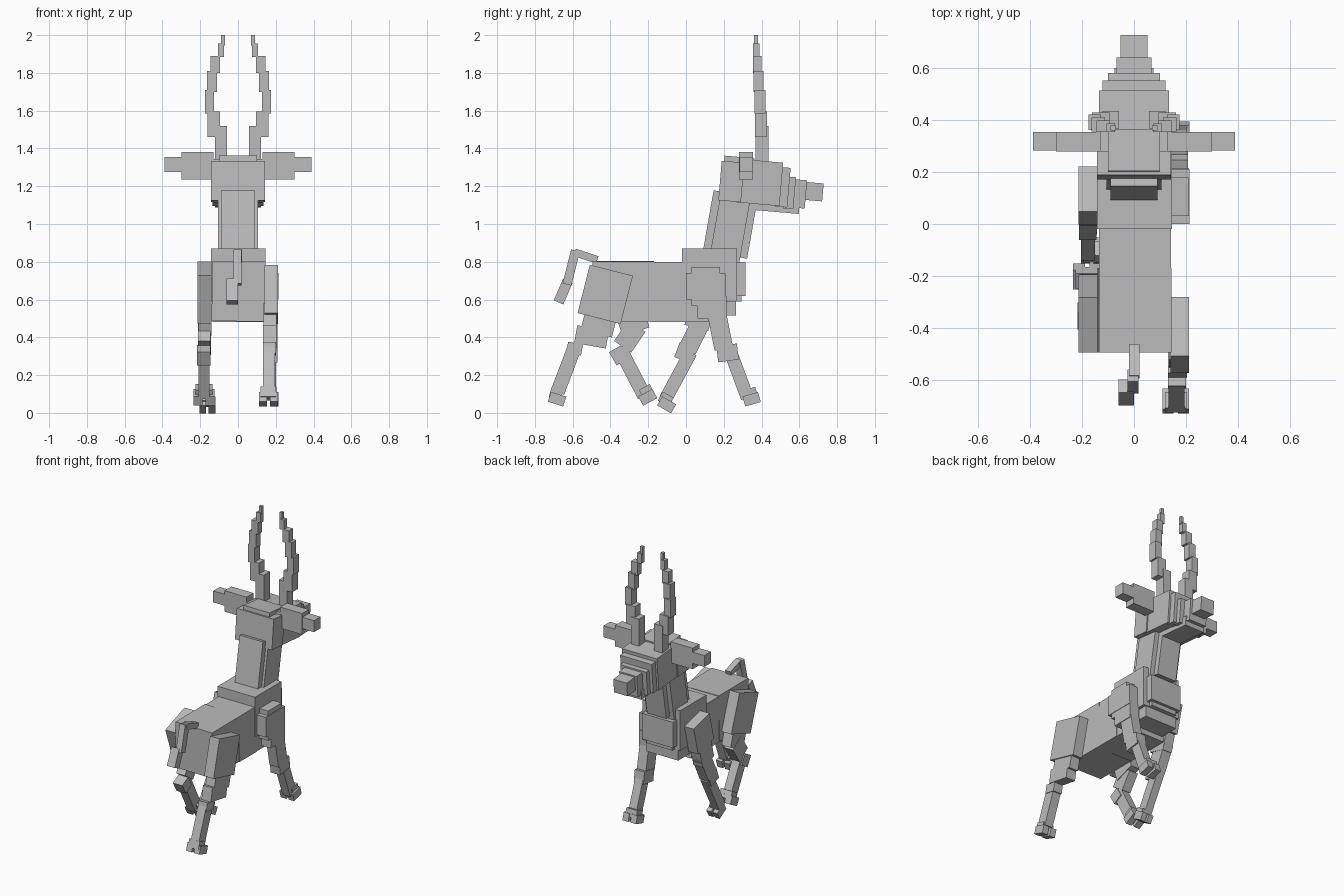
import bpy, bmesh, math
from mathutils import Matrix, Vector

mat = bpy.data.materials.new("plain grey")
mat.diffuse_color = (0.5, 0.5, 0.5, 1)


def part(name, boxes):
    """One object from boxes: (centre, size, lean towards +y, roll about y) in degrees."""
    bm = bmesh.new()
    for c, s, lean, roll in boxes:
        m = (Matrix.Translation(c) @ Matrix.Rotation(math.radians(-lean), 4, 'X')
             @ Matrix.Rotation(math.radians(roll), 4, 'Y') @ Matrix.Diagonal((*s, 1)))
        bmesh.ops.create_cube(bm, size=1, matrix=m)
    me = bpy.data.meshes.new(name)
    bm.to_mesh(me)
    bm.free()
    me.materials.append(mat)
    ob = bpy.data.objects.new(name, me)
    bpy.context.collection.objects.link(ob)
    return ob


def span(x, y, z, lean=0, roll=0):
    """Box from its ranges, turned about its own centre."""
    r = (x, y, z)
    return (Vector([(a + b) / 2 for a, b in r]), Vector([b - a for a, b in r]), lean, roll)


def bone(x, p, q, depth):
    """Box along a line from p to q, both (y, z), with x range x."""
    dy, dz = p[0] - q[0], p[1] - q[1]
    return (Vector((sum(x) / 2, (p[0] + q[0]) / 2, (p[1] + q[1]) / 2)),
            Vector((x[1] - x[0], depth, math.hypot(dy, dz))), math.degrees(math.atan2(dy, dz)), 0)


# Trunk
part("rump", [span((-0.138, 0.143), (-0.495, -0.17), (0.485, 0.803), 0, 0.8)])
part("belly", [span((-0.135, 0.143), (-0.19, 0.0), (0.48, 0.80))])
part("chest", [span((-0.143, 0.146), (-0.02, 0.27), (0.59, 0.87)),
               span((-0.135, 0.14), (-0.02, 0.13), (0.48, 0.60)),
               span((-0.125, 0.125), (0.10, 0.265), (0.515, 0.60)),
               span((-0.12, 0.12), (0.26, 0.315), (0.62, 0.80)),
               span((-0.10, 0.10), (0.26, 0.295), (0.59, 0.63))])

# Neck with mane strip and throat panel
part("neck", [span((-0.107, 0.107), (0.155, 0.315), (0.78, 1.2), 10)])
part("mane", [span((-0.09, 0.09), (0.115, 0.185), (0.82, 1.175), 10)])
part("throat", [span((-0.075, 0.075), (0.28, 0.35), (0.82, 1.12), 10)])

# Head stepping down to the nose
part("head", [span((-0.143, 0.143), (0.18, 0.30), (1.12, 1.33), 5),
              span((-0.135, 0.135), (0.27, 0.505), (1.105, 1.335), 5),
              span((-0.10, 0.10), (0.20, 0.36), (1.26, 1.355), 5)])
part("muzzle", [span((-0.122, 0.122), (0.48, 0.545), (1.09, 1.30), 5),
                span((-0.10, 0.10), (0.52, 0.575), (1.08, 1.25), 5),
                span((-0.068, 0.068), (0.55, 0.635), (1.085, 1.235), 5)])
part("nose", [span((-0.052, 0.052), (0.60, 0.725), (1.125, 1.22), 5)])
part("jaw", [span((-0.075, 0.075), (0.33, 0.60), (1.065, 1.13), 5)])

# Ears and curved stepped horns, one per side
horn = [((0.058, 0.122), (0.368, 0.436), (1.32, 1.52)),
        ((0.095, 0.162), (0.366, 0.430), (1.46, 1.595)),
        ((0.127, 0.175), (0.362, 0.422), (1.585, 1.71)),
        ((0.112, 0.163), (0.357, 0.410), (1.70, 1.81)),
        ((0.095, 0.145), (0.354, 0.400), (1.80, 1.89)),
        ((0.074, 0.107), (0.354, 0.388), (1.885, 1.955)),
        ((0.070, 0.090), (0.360, 0.380), (1.945, 2.0))]
for side, s in (("left", -1), ("right", 1)):
    def mx(a, b):
        return tuple(sorted((s * a, s * b)))
    part(side + "_horn", [span(mx(*x), y, z) for x, y, z in horn])
    part(side + "_ear", [span(mx(0.13, 0.30), (0.28, 0.355), (1.235, 1.382)),
                         span(mx(0.29, 0.39), (0.283, 0.355), (1.275, 1.355))])

# Tail
part("tail", [bone((-0.02, 0.022), (-0.47, 0.81), (-0.59, 0.85), 0.04),
              bone((-0.025, 0.018), (-0.585, 0.86), (-0.63, 0.68), 0.048)])
part("tail_tuft", [bone((-0.06, 0.0), (-0.625, 0.70), (-0.675, 0.585), 0.055)])


def hoof(name, x, y, z, lean):
    """Cuff with two toes."""
    w = (x[1] - x[0]) * 0.42
    part(name, [span((x[0] + 0.01, x[1] - 0.01), (y - 0.035, y + 0.03), (z, z + 0.055), lean),
                span((x[0], x[0] + w), (y - 0.04, y + 0.045), (z - 0.03, z + 0.025), lean),
                span((x[1] - w, x[1]), (y - 0.04, y + 0.045), (z - 0.03, z + 0.025), lean)])


# Rear right leg, stretched back
part("rear_right_leg", [bone((0.14, 0.213), (-0.395, 0.755), (-0.46, 0.50), 0.235),
                        bone((0.135, 0.205), (-0.44, 0.56), (-0.475, 0.42), 0.17),
                        span((0.132, 0.205), (-0.585, -0.415), (0.355, 0.45), 10),
                        span((0.132, 0.20), (-0.63, -0.55), (0.31, 0.37), 10),
                        bone((0.133, 0.195), (-0.585, 0.36), (-0.68, 0.11), 0.075)])
hoof("rear_right_hoof", (0.11, 0.212), -0.685, 0.075, 18)

# Rear left leg, drawn under
part("rear_left_leg", [bone((-0.215, -0.14), (-0.39, 0.765), (-0.30, 0.51), 0.225),
                       bone((-0.21, -0.14), (-0.30, 0.54), (-0.265, 0.43), 0.15),
                       bone((-0.212, -0.145), (-0.26, 0.46), (-0.335, 0.35), 0.11),
                       bone((-0.218, -0.145), (-0.375, 0.34), (-0.335, 0.27), 0.075),
                       bone((-0.21, -0.15), (-0.35, 0.34), (-0.22, 0.09), 0.075)])
hoof("rear_left_hoof", (-0.235, -0.125), -0.205, 0.085, -28)

# Front right leg, reaching forward
part("front_right_leg", [span((0.14, 0.215), (0.0, 0.21), (0.60, 0.74)),
                         span((0.14, 0.212), (0.03, 0.18), (0.565, 0.772)),
                         span((0.14, 0.212), (0.06, 0.215), (0.50, 0.62)),
                         bone((0.138, 0.208), (0.16, 0.54), (0.20, 0.34), 0.10),
                         span((0.133, 0.208), (0.165, 0.275), (0.275, 0.36), -8),
                         bone((0.14, 0.20), (0.24, 0.31), (0.325, 0.08), 0.07)])
hoof("front_right_hoof", (0.11, 0.215), 0.345, 0.075, -16)

# Front left leg, sweeping back
part("front_left_leg", [bone((-0.215, -0.14), (0.135, 0.765), (0.085, 0.57), 0.18),
                        bone((-0.212, -0.14), (0.10, 0.62), (0.055, 0.45), 0.13),
                        bone((-0.212, -0.142), (0.09, 0.50), (0.005, 0.33), 0.10),
                        bone((-0.212, -0.145), (0.01, 0.36), (-0.02, 0.28), 0.09),
                        bone((-0.205, -0.15), (0.025, 0.32), (-0.11, 0.07), 0.07)])
hoof("front_left_hoof", (-0.205, -0.12), -0.105, 0.045, 30)
